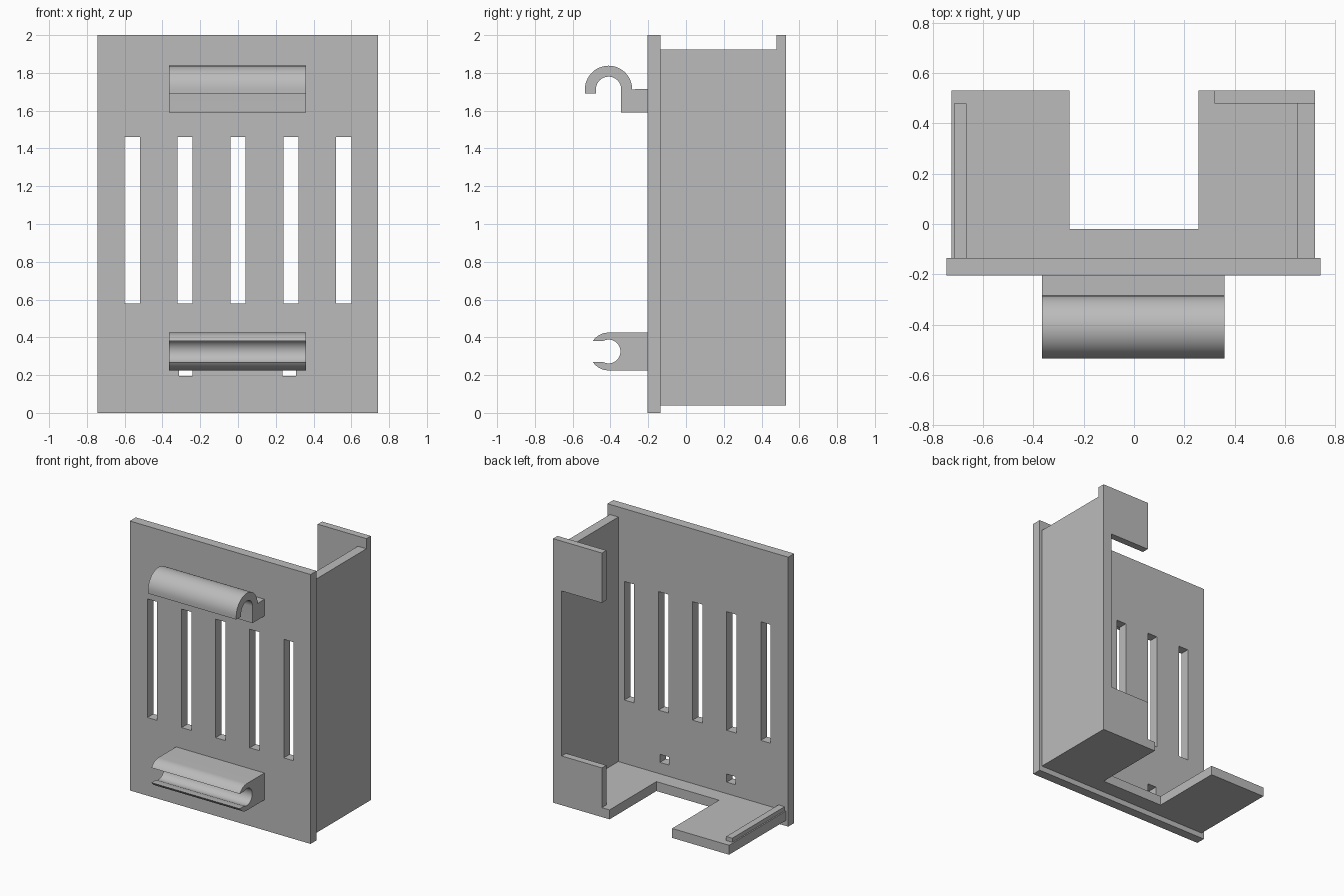
import bpy, bmesh
from math import sin, cos, asin, pi

if "Cube" in bpy.data.objects:
    bpy.data.objects.remove(bpy.data.objects["Cube"])

grey = bpy.data.materials.new("plain grey")
grey.use_nodes = True
COLOUR = (0.5, 0.5, 0.5, 1)
grey.diffuse_color = COLOUR
grey.node_tree.nodes["Principled BSDF"].inputs["Base Color"].default_value = COLOUR


def extrude(name, points, axis, lo, hi, smooth=False):
    """Extrude a closed 2D profile along x (points are y, z), y (x, z) or z (x, y)."""
    place = {"x": lambda a, b, h: (h, a, b),
             "y": lambda a, b, h: (a, h, b),
             "z": lambda a, b, h: (a, b, h)}[axis]
    bm = bmesh.new()
    ends = [[bm.verts.new(place(a, b, h)) for a, b in points] for h in (lo, hi)]
    for ring in ends:
        bm.faces.new(ring)
    for i in range(len(points)):
        j = (i + 1) % len(points)
        bm.faces.new((ends[0][i], ends[0][j], ends[1][j], ends[1][i]))
    bmesh.ops.recalc_face_normals(bm, faces=bm.faces)
    mesh = bpy.data.meshes.new(name)
    bm.to_mesh(mesh)
    bm.free()
    mesh.materials.append(grey)
    obj = bpy.data.objects.new(name, mesh)
    bpy.context.collection.objects.link(obj)
    if smooth:
        bpy.ops.object.select_all(action="DESELECT")
        obj.select_set(True)
        bpy.context.view_layer.objects.active = obj
        bpy.ops.object.shade_smooth_by_angle(angle=0.5)
    return obj


def box(name, x, y, z):
    return extrude(name, [(x[0], y[0]), (x[1], y[0]), (x[1], y[1]), (x[0], y[1])], "z", *z)


def arc(cy, cz, r, a0, a1, n=24):
    return [(cy + r * cos(a0 + (a1 - a0) * i / n),
             cz + r * sin(a0 + (a1 - a0) * i / n)) for i in range(n + 1)]


FRONT, INNER, BACK = -0.205, -0.135, 0.53
BASE, FLOOR = 0.04, 0.11

# Front plate with vent slots and two small holes cut through
plate = box("front_plate", (-0.745, 0.74), (FRONT, INNER), (0, 2))
cuts = [(x, 0.04, 0.58, 1.46) for x in (-0.56, -0.28, 0, 0.28, 0.56)]
cuts += [(x, 0.036, 0.195, 0.255) for x in (-0.276, 0.272)]
cutters = [box("slot_cutter", (x - w, x + w), (FRONT - 0.1, INNER + 0.1), (z0, z1))
           for x, w, z0, z1 in cuts]
for cutter in cutters:
    mod = plate.modifiers.new("slot", "BOOLEAN")
    mod.object = cutter
    mod.solver = "EXACT"
bpy.context.view_layer.update()
result = bpy.data.meshes.new_from_object(
    plate.evaluated_get(bpy.context.evaluated_depsgraph_get()))
plate.modifiers.clear()
plate.data = result
for cutter in cutters:
    bpy.data.objects.remove(cutter)

# U-shaped bottom shelf
extrude("bottom_shelf", [(-0.725, INNER), (0.72, INNER), (0.72, BACK), (0.257, BACK),
                         (0.257, -0.02), (-0.257, -0.02), (-0.257, BACK), (-0.725, BACK)],
        "z", BASE, FLOOR)

# Side wall, its two back tabs and the low rib on the open side
box("side_wall", (0.65, 0.72), (INNER, BACK), (FLOOR, 1.925))
box("upper_back_tab", (0.32, 0.72), (0.478, BACK), (1.63, 2))
box("lower_back_tab", (0.32, 0.72), (0.478, BACK), (FLOOR, 0.405))
box("shelf_rib", (-0.715, -0.665), (INNER, 0.478), (FLOOR, 0.14))

# Upper hook, open downwards
cy, cz, outer, inner = -0.41, 1.713, 0.125, 0.067
hook = [(FRONT, 1.59), (FRONT, 1.715)]
hook += arc(cy, cz, outer, 0, pi)
hook += [(cy - outer, 1.69), (cy - inner, 1.69)]
hook += arc(cy, cz, inner, pi, 0)
hook += [(cy + inner, 1.59)]
extrude("upper_hook", hook, "x", -0.365, 0.36, smooth=True)

# Lower clip, open towards the front
cz, outer, inner, gap = 0.325, 0.1, 0.063, 0.055
a_out, a_in = asin(gap / outer), asin(gap / inner)
clip = [(FRONT, cz - outer), (FRONT, cz + outer)]
clip += arc(cy, cz, outer, pi / 2, pi - a_out, 12)
clip += arc(cy, cz, inner, pi - a_in, a_in - pi, 32)
clip += arc(cy, cz, outer, pi + a_out, 1.5 * pi, 12)
extrude("lower_clip", clip, "x", -0.365, 0.36, smooth=True)
